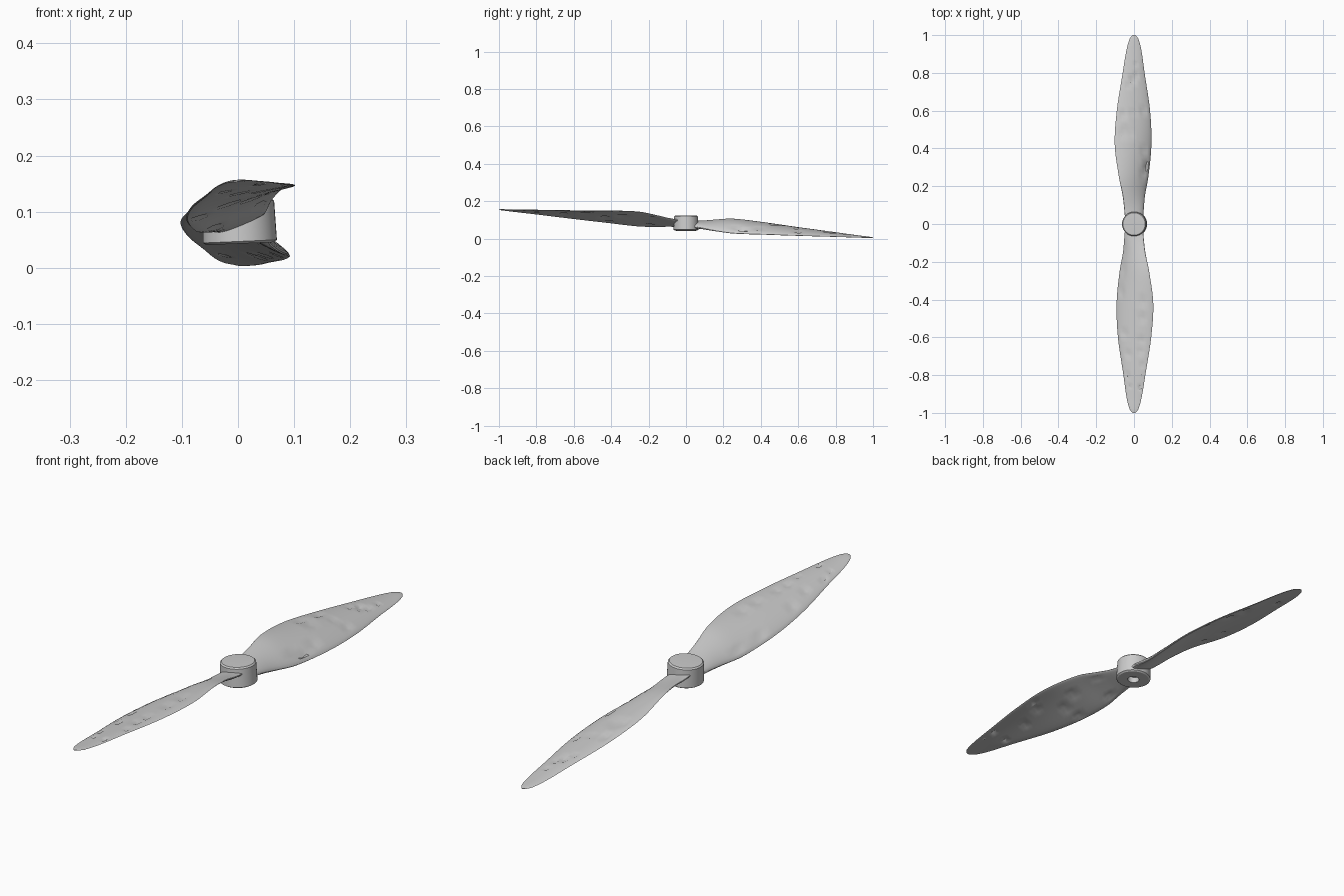
import bpy, bmesh, math, random
from mathutils import Matrix

cube = bpy.data.objects.get("Cube")
if cube:
    bpy.data.objects.remove(cube, do_unlink=True)

grey = bpy.data.materials.new("light_grey")
grey.use_nodes = True
grey.diffuse_color = (0.6, 0.6, 0.6, 1)
grey.node_tree.nodes["Principled BSDF"].inputs["Base Color"].default_value = (0.6, 0.6, 0.6, 1)

HEIGHT, SLOPE = 0.08, 0.075   # hub centre height, and rise of the blade line


def add_object(name, bm, angle):
    bmesh.ops.recalc_face_normals(bm, faces=bm.faces)
    mesh = bpy.data.meshes.new(name)
    bm.to_mesh(mesh)
    bm.free()
    mesh.materials.append(grey)
    ob = bpy.data.objects.new(name, mesh)
    bpy.context.collection.objects.link(ob)
    bpy.ops.object.select_all(action="DESELECT")
    ob.select_set(True)
    bpy.context.view_layer.objects.active = ob
    bpy.ops.object.shade_smooth_by_angle(angle=math.radians(angle))
    return ob


# Blade stations: span, low edge x, high edge x, low edge z, high edge z, thickness, camber
STATIONS = [
    (0.00, -0.045, 0.045, -0.010, 0.014, 0.030, 0.000),
    (0.08, -0.052, 0.052, -0.016, 0.018, 0.030, 0.002),
    (0.15, -0.058, 0.060, -0.025, 0.030, 0.028, 0.006),
    (0.25, -0.076, 0.080, -0.032, 0.043, 0.026, 0.012),
    (0.42, -0.092, 0.102, -0.026, 0.035, 0.022, 0.014),
    (0.60, -0.085, 0.091, -0.019, 0.023, 0.017, 0.010),
    (0.80, -0.056, 0.060, -0.010, 0.012, 0.011, 0.005),
    (0.92, -0.039, 0.040, -0.005, 0.005, 0.007, 0.002),
    (0.98, -0.023, 0.023, -0.002, 0.002, 0.005, 0.001),
    (1.00, -0.008, 0.008, -0.001, 0.001, 0.003, 0.000),
]


def station(t):
    """Smoothly interpolated blade section values at span t."""
    i = max(k for k in range(len(STATIONS) - 1) if STATIONS[k][0] <= t)
    a, b = STATIONS[i], STATIONS[i + 1]
    p, n = STATIONS[max(i - 1, 0)], STATIONS[min(i + 2, len(STATIONS) - 1)]
    h = b[0] - a[0]
    u = (t - a[0]) / h
    out = []
    for k in range(1, 7):
        ma = (b[k] - p[k]) / (b[0] - p[0]) * h
        mb = (n[k] - a[k]) / (n[0] - a[0]) * h
        out.append((2*u**3 - 3*u*u + 1) * a[k] + (u**3 - 2*u*u + u) * ma
                   + (3*u*u - 2*u**3) * b[k] + (u**3 - u*u) * mb)
    return out


def blade(name, side, seed):
    rows, around = 64, 28
    bm = bmesh.new()
    rings = []
    for r in range(rows + 1):
        t = math.sin(r / rows * math.pi / 2) ** 0.9
        xl, xh, zl, zh, thick, camber = station(min(t, 1.0))
        ring = []
        for k in range(around):
            a = 2 * math.pi * k / around
            s = 0.5 - 0.5 * math.cos(a)
            # rounded low edge, thin high edge
            half = 0.5 * thick * math.sin(a) * (1.25 - 0.6 * s)
            z = zl + (zh - zl) * s + camber * 4 * s * (1 - s) + half
            ring.append(bm.verts.new((xl + (xh - xl) * s, -t, z)))
        rings.append(ring)
    for lower, upper in zip(rings, rings[1:]):
        for k in range(around):
            j = (k + 1) % around
            bm.faces.new((lower[k], lower[j], upper[j], upper[k]))
    bm.faces.new(rings[0])
    bm.faces.new(rings[-1])

    # Small worn pits on both surfaces
    rng = random.Random(seed)
    for _ in range(22):
        r = rng.randrange(6, 42)
        top = rng.random() < 0.55
        k = rng.randrange(3, 12) + (0 if top else around // 2)
        for step in range(rng.choice((1, 2, 2))):
            rings[r + step][k].co.z += -0.007 if top else 0.007

    # Turn the blade to its side, then lean it along the sloping blade line
    if side > 0:
        bm.transform(Matrix.Rotation(math.pi, 4, "Z"))
    for v in bm.verts:
        v.co.z += HEIGHT - SLOPE * v.co.y
    return add_object(name, bm, 32)


blade("front_blade", -1, 3)
blade("back_blade", 1, 8)

# Hub: turned profile with a blind shaft bore underneath
PROFILE = [(0, 0.034), (0.022, 0.034), (0.022, -0.037), (0.060, -0.037), (0.066, -0.033),
           (0.064, 0.037), (0.059, 0.042), (0, 0.044)]
bm = bmesh.new()
verts = [bm.verts.new((x, 0, z)) for x, z in PROFILE]
edges = [bm.edges.new(pair) for pair in zip(verts, verts[1:])]
bmesh.ops.spin(bm, geom=verts + edges, cent=(0, 0, 0), axis=(0, 0, 1),
               angle=2 * math.pi, steps=40, use_duplicate=False)
bmesh.ops.remove_doubles(bm, verts=bm.verts, dist=0.0002)
bm.transform(Matrix.Translation((0.002, 0, HEIGHT)) @ Matrix.Rotation(math.radians(-2.5), 4, "Y"))
add_object("hub", bm, 30)
